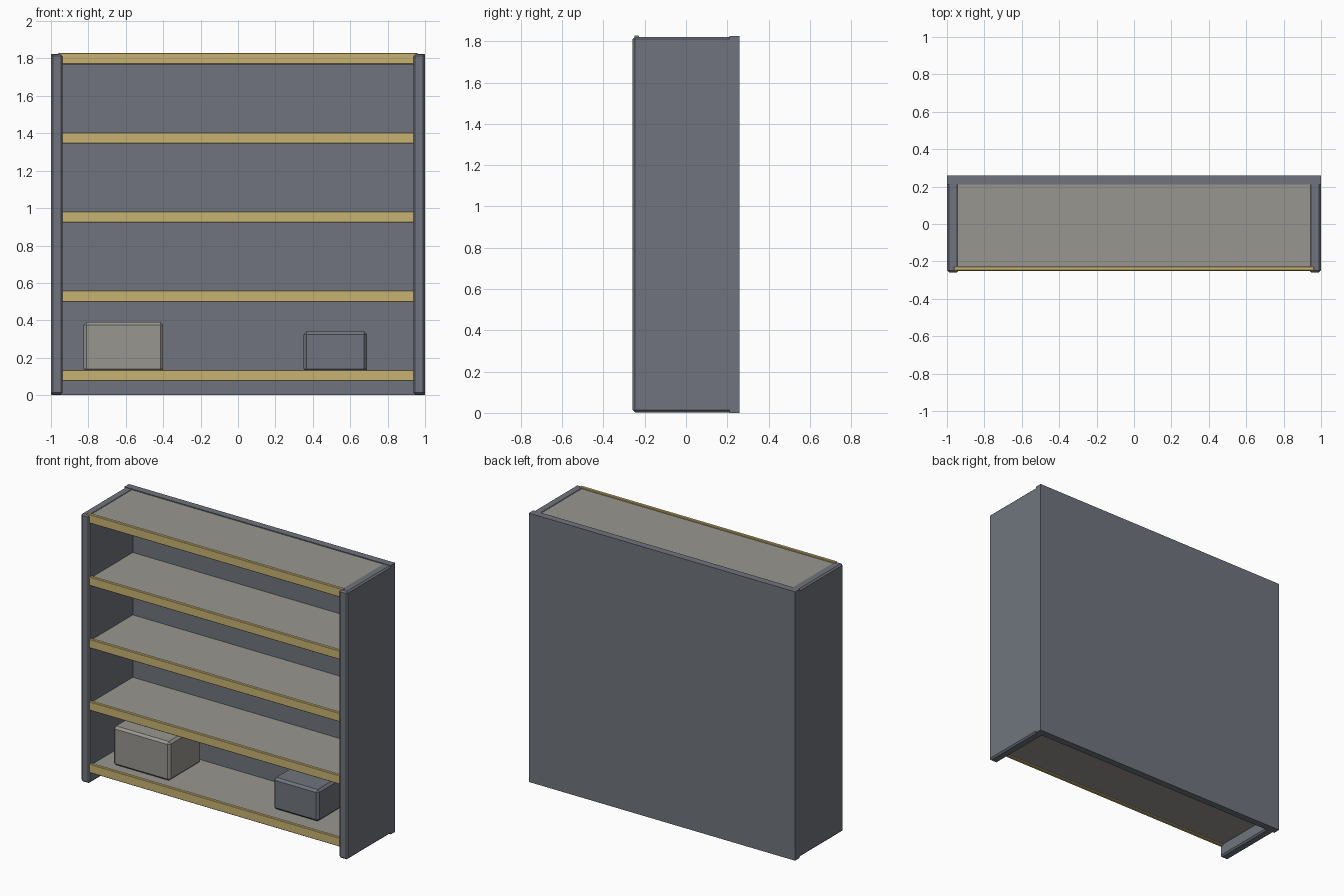
import bpy

cube = bpy.data.objects.get("Cube")
if cube:
    bpy.data.objects.remove(cube, do_unlink=True)


def material(name, rgb):
    mat = bpy.data.materials.new(name)
    mat.use_nodes = True
    color = (*rgb, 1.0)
    mat.diffuse_color = color
    mat.node_tree.nodes["Principled BSDF"].inputs["Base Color"].default_value = color
    return mat


slate = material("slate grey", (0.16, 0.175, 0.205))
stone = material("warm stone", (0.315, 0.305, 0.275))
brass = material("pale brass", (0.58, 0.45, 0.17))


def box(name, x, y, z, mat, bevel=0.0):
    """Box from (min, max) ranges, with an optional chamfer."""
    ranges = (x, y, z)
    bpy.ops.mesh.primitive_cube_add(size=1, location=[(a + b) / 2 for a, b in ranges])
    obj = bpy.context.object
    obj.name = name
    obj.scale = [b - a for a, b in ranges]
    bpy.ops.object.transform_apply(location=False, rotation=False, scale=True)
    obj.data.materials.append(mat)
    if bevel:
        mod = obj.modifiers.new("chamfer", "BEVEL")
        mod.width = bevel
        mod.segments = 1
    return obj


# Carcass: back panel and two chamfered sides
HEIGHT = 1.825
box("back_panel", (-1, 1), (0.21, 0.258), (0, HEIGHT), slate)
for name, sign in (("left_side", 1), ("right_side", -1)):
    x = sorted((sign * 0.937, sign * 1.0))
    box(name, x, (-0.258, 0.22), (0.003, HEIGHT - 0.003), slate, 0.01)

# Evenly spaced shelves, each with a brass front trim
for i in range(5):
    top = 0.135 + i * 0.4235
    box(f"shelf_{i + 1}", (-0.945, 0.945), (-0.235, 0.215), (top - 0.05, top - 0.01), stone)
    box(f"shelf_trim_{i + 1}", (-0.962, 0.962), (-0.25, -0.228), (top - 0.06, top), brass, 0.003)

# Light strip below the fourth shelf
box("light_strip", (-0.87, 0.87), (-0.2, -0.17), (1.365, 1.39), brass, 0.003)

# Storage boxes on the bottom shelf
box("large_storage_box", (-0.825, -0.4), (-0.165, 0.18), (0.125, 0.39), stone, 0.015)
box("small_storage_box", (0.35, 0.69), (-0.125, 0.15), (0.125, 0.34), slate, 0.015)
